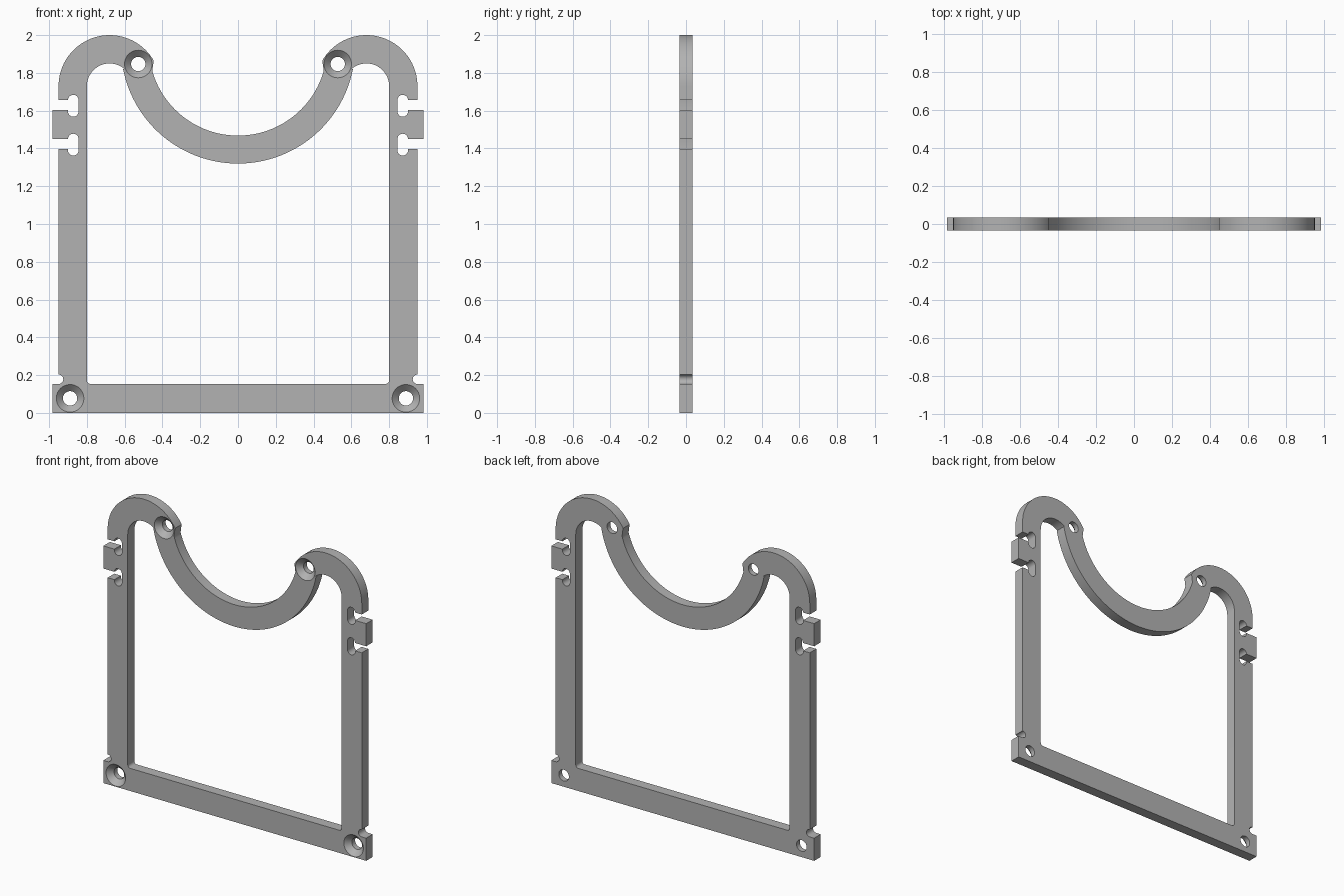
import bpy, bmesh
from math import sin, cos, pi, radians
from mathutils import Matrix

cube = bpy.data.objects.get("Cube")
if cube:
    bpy.data.objects.remove(cube)

HALF = 0.035          # half the plate thickness
SIDE, INNER, TAB = 0.95, 0.80, 0.983

grey = bpy.data.materials.new("grey")
grey.use_nodes = True
colour = (0.45, 0.45, 0.45, 1)
grey.diffuse_color = colour
grey.node_tree.nodes["Principled BSDF"].inputs["Base Color"].default_value = colour


def arc(cx, cz, r, start, end, steps):
    """Points along an arc, angles in degrees."""
    angles = [radians(start + (end - start) * i / steps) for i in range(steps + 1)]
    return [(cx + r * cos(a), cz + r * sin(a)) for a in angles]


def clip_slot(low, high, x_low, x_high):
    """Upright rounded slot opening to the side edge, traced upwards."""
    left, right, r = 0.844, 0.90, 0.028
    mid = (left + right) / 2
    bottom, top = low - 0.035, high + 0.028
    return ([(x_low, low), (right, low)]
            + arc(mid, bottom + r, r, 0, -180, 12)
            + arc(mid, top - r, r, 180, 0, 12)
            + [(right, high), (x_high, high)])


# Outline of one half, from the middle of the base, up the side and back
outline = [(0, 0), (TAB, 0), (TAB, 0.153), (SIDE, 0.153)]
outline += arc(SIDE, 0.178, 0.025, 270, 90, 12)[1:]
outline += clip_slot(1.397, 1.45, SIDE, TAB)
outline += clip_slot(1.603, 1.656, TAB, SIDE)
outline += arc(0.68, 1.73, 0.27, 0, 150, 40)            # top of the hook
outline += arc(0, 1.94, 0.472, -16, -90, 36)            # upper edge of the cradle
outline += arc(0, 1.94, 0.62, -90, -11, 36)             # lower edge of the cradle
outline += arc(0.68, 1.73, 0.12, 130, 0, 28)            # inside of the hook
outline += arc(INNER - 0.02, 0.173, 0.02, 0, -90, 8)    # inner base corner
outline += [(0, 0.153)]

# Extrude the half and leave it open at the middle for mirroring
bm = bmesh.new()
face = bm.faces.new([bm.verts.new((x, -HALF, z)) for x, z in outline])
extruded = bmesh.ops.extrude_face_region(bm, geom=[face])["geom"]
moved = [v for v in extruded if isinstance(v, bmesh.types.BMVert)]
bmesh.ops.translate(bm, vec=(0, 2 * HALF, 0), verts=moved)
if not any(f.is_valid and len(f.verts) > 4 and f.calc_center_median().y < 0 for f in bm.faces):
    bm.faces.new([v for v in bm.verts if v.co.y < 0])
bmesh.ops.remove_doubles(bm, verts=bm.verts[:], dist=1e-5)
bmesh.ops.recalc_face_normals(bm, faces=bm.faces[:])
seam = [f for f in bm.faces if all(abs(v.co.x) < 1e-4 for v in f.verts)]
bmesh.ops.delete(bm, geom=seam, context='FACES')
mesh = bpy.data.meshes.new("frame_plate")
bm.to_mesh(mesh)
bm.free()
mesh.materials.append(grey)
plate = bpy.data.objects.new("frame_plate", mesh)
bpy.context.collection.objects.link(plate)
mirror = plate.modifiers.new("mirror", 'MIRROR')
mirror.merge_threshold = 0.0005

# Countersunk screw holes, wide at the front
bm = bmesh.new()
SEG, WIDE, NARROW, DEPTH = 40, 0.073, 0.038, 0.035
profile = [(WIDE + 0.01, -HALF - 0.01), (NARROW, DEPTH - HALF), (NARROW, HALF + 0.02)]
for side in (-1, 1):
    for x, z in ((0.889, 0.077), (0.528, 1.847)):
        rings = [[bm.verts.new((side * x + r * cos(2 * pi * i / SEG), y,
                                z + r * sin(2 * pi * i / SEG))) for i in range(SEG)]
                 for r, y in profile]
        for a, b in zip(rings, rings[1:]):
            for i in range(SEG):
                j = (i + 1) % SEG
                bm.faces.new((a[i], a[j], b[j], b[i]))
        bm.faces.new(rings[0])
        bm.faces.new(rings[-1])
bmesh.ops.recalc_face_normals(bm, faces=bm.faces[:])
mesh = bpy.data.meshes.new("hole_cutter")
bm.to_mesh(mesh)
bm.free()
mesh.materials.append(grey)
cutter = bpy.data.objects.new("hole_cutter", mesh)
bpy.context.collection.objects.link(cutter)
cutter.hide_render = True
cutter.display_type = 'WIRE'
holes = plate.modifiers.new("screw_holes", 'BOOLEAN')
holes.operation = 'DIFFERENCE'
holes.solver = 'EXACT'
holes.object = cutter

# Bake the modifiers, remove the cutter and smooth the curved edges
bpy.ops.object.select_all(action='DESELECT')
plate.select_set(True)
bpy.context.view_layer.objects.active = plate
for name in ("mirror", "screw_holes"):
    bpy.ops.object.modifier_apply(modifier=name)
bpy.data.objects.remove(cutter)
bpy.ops.object.shade_smooth_by_angle(angle=radians(25))
